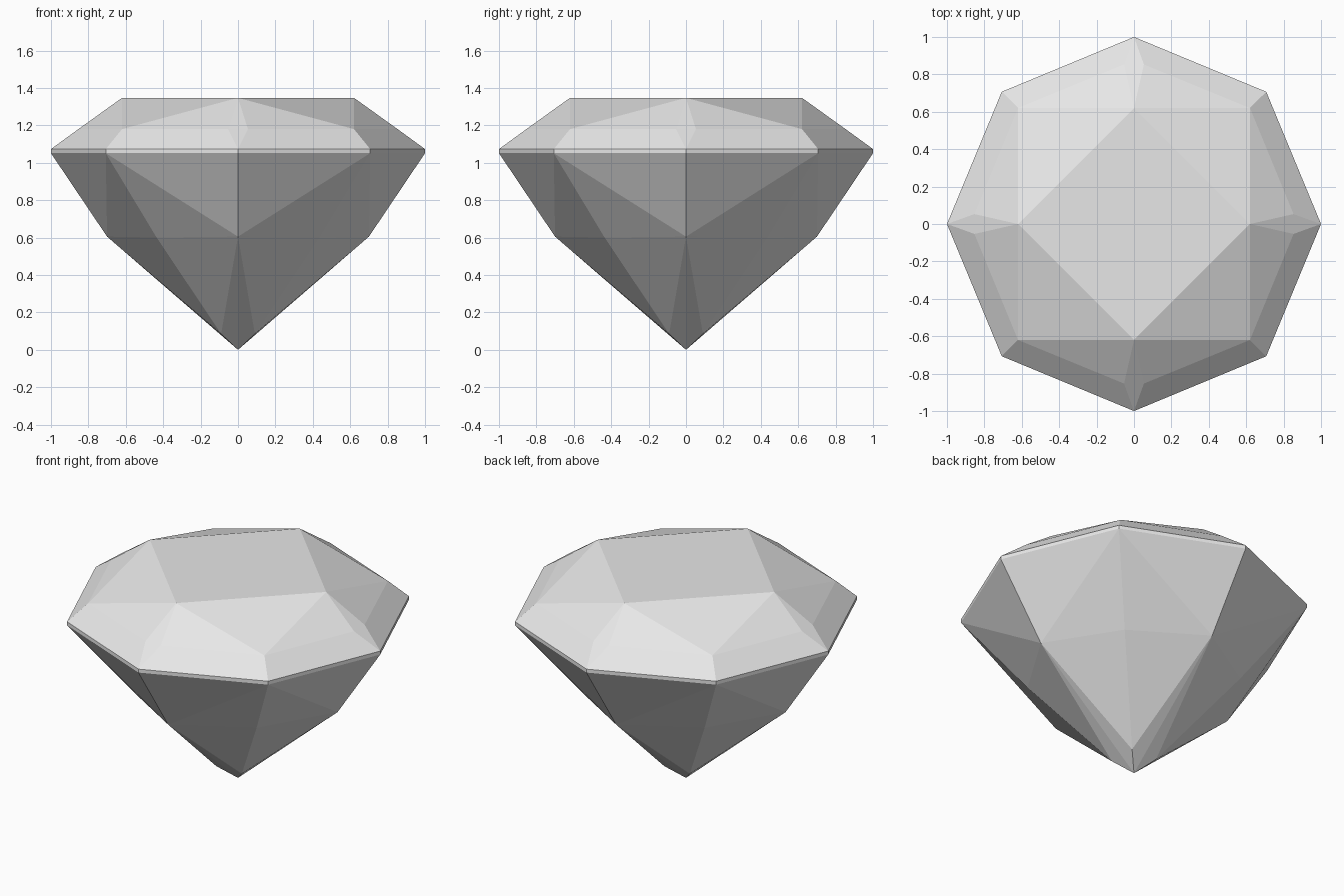
import bpy, bmesh
from mathutils import Matrix, Vector
from math import pi

cube = bpy.data.objects.get("Cube")
if cube:
    bpy.data.objects.remove(cube)

# Material
stone = bpy.data.materials.new("pale_grey_stone")
stone.use_nodes = True
colour = (0.8, 0.8, 0.8, 1)
stone.diffuse_color = colour
stone.node_tree.nodes["Principled BSDF"].inputs["Base Color"].default_value = colour

# Key points of one eighth: axis side (x = 0) and diagonal side (x = y)
D = 0.707
P = {
    "table": (0, 0.62, 1.347),
    "kite": (0.053, 0.853, 1.18),
    "star": (0.62, 0.62, 1.18),
    "rim_axis": (0, 1, 1.073), "rim_diag": (D, D, 1.073),
    "low_axis": (0, 1, 1.051), "low_diag": (D, D, 1.051),
    "pav_axis": (0, 0.7, 0.605), "pav_diag": (0.435, 0.435, 0.6),
    "tip_diag": (0.09, 0.09, 0.085),
    "culet": (0, 0, 0),
}

# Facets of one eighth; the rest comes from mirroring and quarter turns
EIGHTH = [
    ("table", "kite", "star"),
    ("kite", "rim_axis", "rim_diag", "star"),
    ("rim_axis", "low_axis", "low_diag", "rim_diag"),
    ("low_axis", "pav_axis", "low_diag"),
    ("low_diag", "pav_axis", "pav_diag"),
    ("pav_diag", "pav_axis", "tip_diag"),
    ("tip_diag", "pav_axis", "culet"),
]

bm = bmesh.new()


def facet(points):
    bm.faces.new([bm.verts.new(p) for p in points])


def flip(p):
    return Vector((-p[0], p[1], p[2]))


for quarter in range(4):
    turn = Matrix.Rotation(quarter * pi / 2, 3, 'Z')
    for names in EIGHTH:
        points = [Vector(P[n]) for n in names]
        facet([turn @ p for p in points])
        facet([turn @ flip(p) for p in reversed(points)])
    # Kite on the axis and star facet on the diagonal
    t, k, s, r = (Vector(P[n]) for n in ("table", "kite", "star", "rim_axis"))
    facet([turn @ p for p in (t, flip(k), r, k)])
    facet([turn @ p for p in (t, s, Vector((t.y, 0, t.z)))])

# Flat table on top
facet([Matrix.Rotation(q * pi / 2, 3, 'Z') @ Vector(P["table"]) for q in range(4)])

bmesh.ops.remove_doubles(bm, verts=bm.verts, dist=0.001)
bmesh.ops.recalc_face_normals(bm, faces=bm.faces)

mesh = bpy.data.meshes.new("cut_gemstone")
bm.to_mesh(mesh)
bm.free()
mesh.materials.append(stone)
gem = bpy.data.objects.new("cut_gemstone", mesh)
bpy.context.scene.collection.objects.link(gem)
